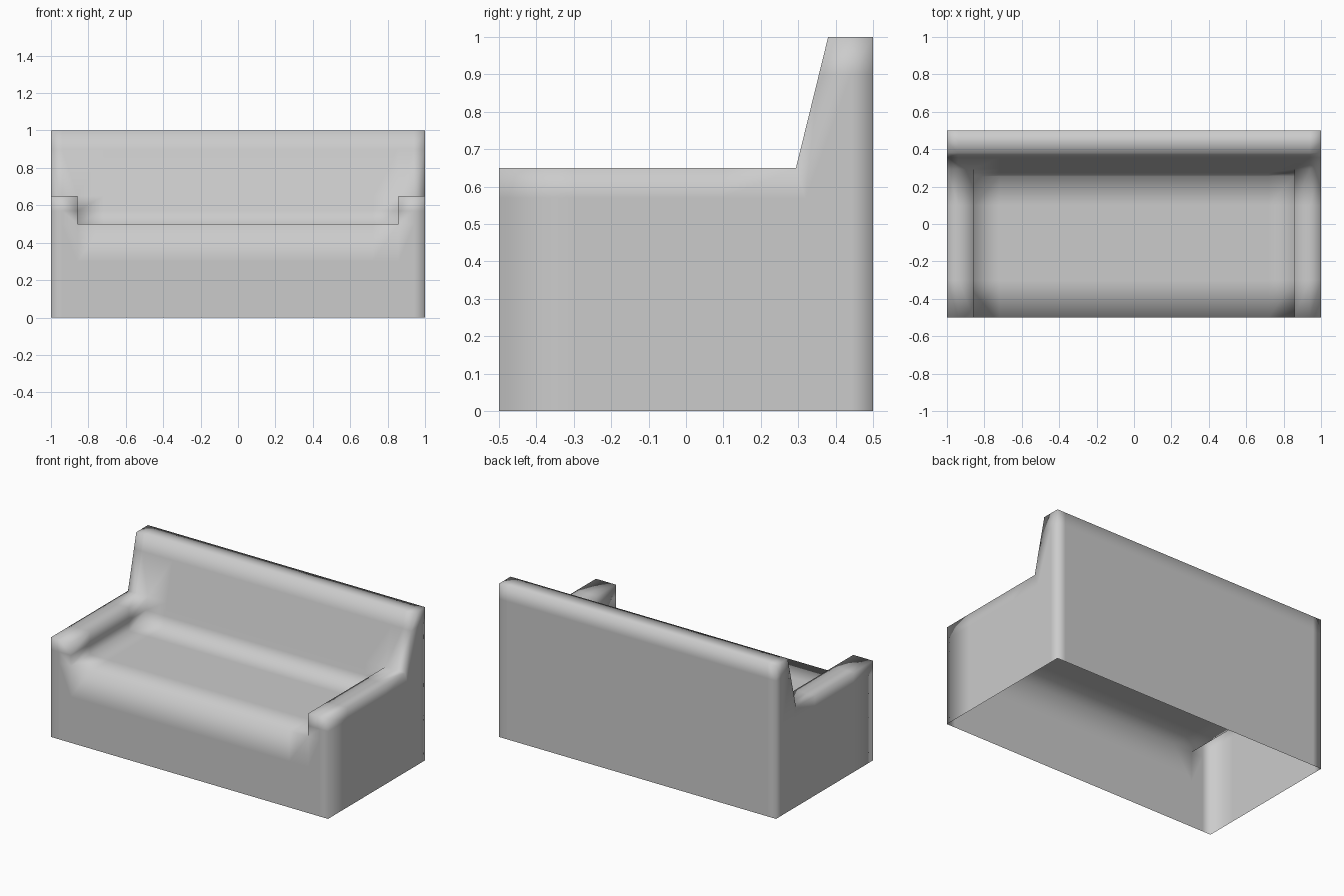
import bpy
import bmesh

cube = bpy.data.objects.get("Cube")
if cube:
    bpy.data.objects.remove(cube, do_unlink=True)

# One plain upholstery colour
fabric = bpy.data.materials.new("grey_fabric")
fabric.use_nodes = True
grey = (0.6, 0.6, 0.6, 1)
fabric.diffuse_color = grey
fabric.node_tree.nodes["Principled BSDF"].inputs["Base Color"].default_value = grey

WIDTH, ARM = 1.0, 0.857
FRONT, REAR = -0.5, 0.5
SEAT, ARM_TOP, TOP = 0.5, 0.65, 1.0

# Side outline points as (y, z)
front_foot, front_seat, front_arm = (FRONT, 0), (FRONT, SEAT), (FRONT, ARM_TOP)
back_seat, back_arm = (0.255, SEAT), (0.294, ARM_TOP)
crest_front, crest_rear, rear_foot = (0.38, TOP), (REAR, TOP), (REAR, 0)
upper = [back_arm, crest_front, crest_rear, rear_foot]
arm_profile = [front_foot, front_seat, front_arm] + upper
seat_profile = [front_foot, front_seat, back_seat] + upper

bm = bmesh.new()


def face(points):
    bm.faces.new([bm.verts.new(p) for p in points])


def strip(profile, x0, x1):
    """Sweep an open side outline between two x positions."""
    for a, b in zip(profile, profile[1:]):
        face([(x0, *a), (x1, *a), (x1, *b), (x0, *b)])


# Seat and backrest, hollow and open below
strip(seat_profile, -ARM, ARM)

# Arms: outer shell, inner wall and side panel
for s in (-1, 1):
    strip(arm_profile, s * ARM, s * WIDTH)
    face([(s * ARM, *p) for p in (front_seat, front_arm, back_arm, back_seat)])
    face([(s * WIDTH, *p) for p in (front_foot, front_seat, front_arm, back_arm, rear_foot)])
    face([(s * WIDTH, *p) for p in upper])

bmesh.ops.remove_doubles(bm, verts=bm.verts[:], dist=0.0005)

# Support loops keep the soft shading close to the edges
for axis, places in ((0, (-0.94, -0.72, 0.72, 0.94)),
                     (1, (-0.3, 0.1, 0.44)),
                     (2, (0.3, 0.57, 0.9))):
    for place in places:
        co, no = [0, 0, 0], [0, 0, 0]
        co[axis], no[axis] = place, 1
        bmesh.ops.bisect_plane(bm, geom=bm.verts[:] + bm.edges[:] + bm.faces[:],
                               dist=0.0001, plane_co=co, plane_no=no)

bmesh.ops.recalc_face_normals(bm, faces=bm.faces[:])
# Turn the shell outward if its rear panel faces inward
rear = [f for f in bm.faces if f.calc_center_median().y > REAR - 0.001]
if rear[0].normal.y < 0:
    bmesh.ops.reverse_faces(bm, faces=bm.faces[:])
for f in bm.faces:
    f.smooth = True

mesh = bpy.data.meshes.new("sofa_body")
bm.to_mesh(mesh)
bm.free()
mesh.materials.append(fabric)
sofa = bpy.data.objects.new("sofa_body", mesh)
bpy.context.collection.objects.link(sofa)
